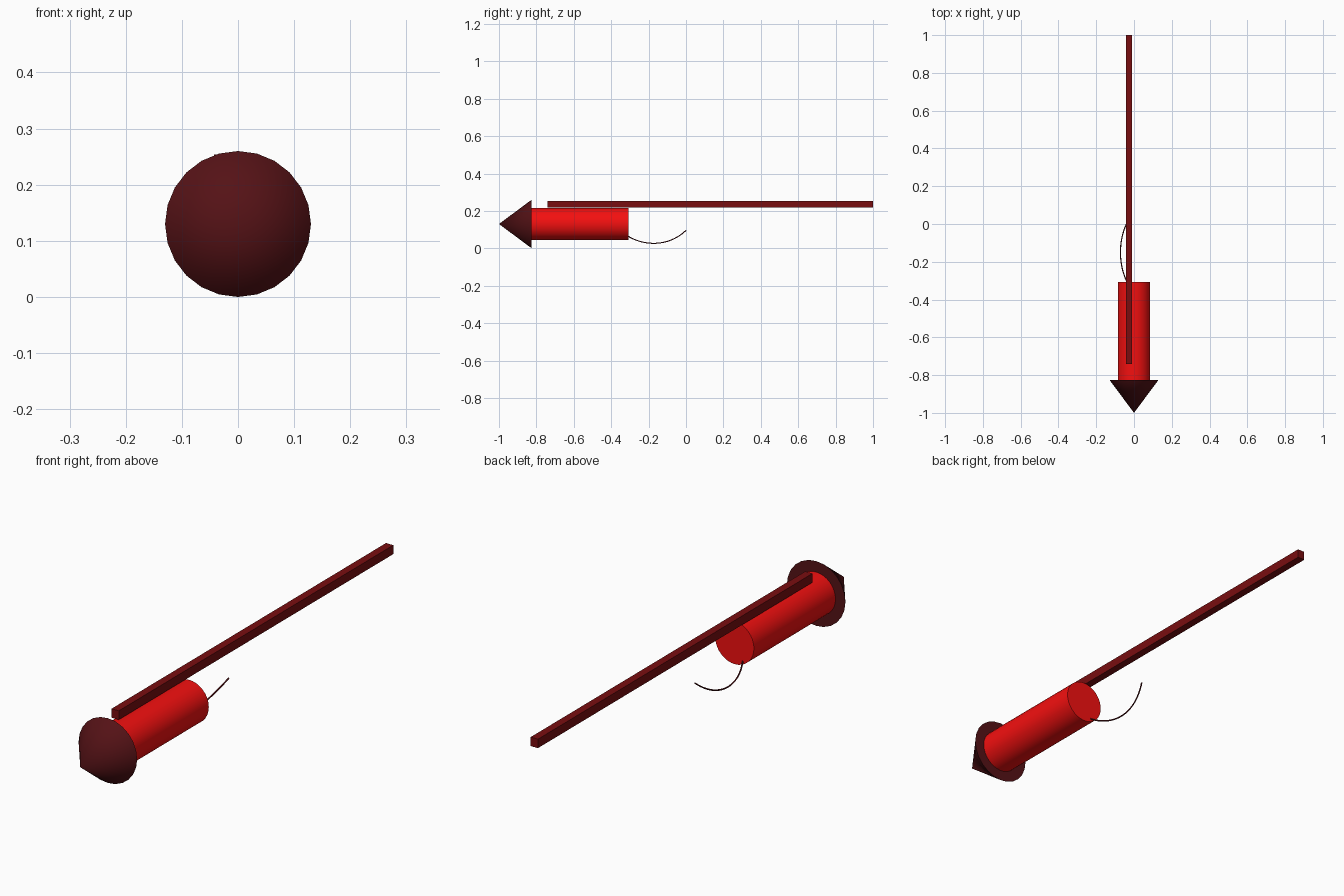
import bpy, math

if "Cube" in bpy.data.objects:
    bpy.data.objects.remove(bpy.data.objects["Cube"])

def paint(obj, rgb):
    mat = bpy.data.materials.new(obj.name + "_colour")
    mat.diffuse_color = (*rgb, 1)
    mat.use_nodes = True
    mat.node_tree.nodes["Principled BSDF"].inputs["Base Color"].default_value = mat.diffuse_color
    obj.data.materials.append(mat)

def round_part(name, r_back, r_front, y_front, y_back, sides, rgb):
    # Lathe-like part lying along y, its local +z end pointing to the front (-y)
    bpy.ops.mesh.primitive_cone_add(
        vertices=sides, radius1=r_back, radius2=r_front, depth=y_back - y_front,
        location=(0, (y_front + y_back) / 2, 0.13), rotation=(math.pi / 2, 0, 0))
    obj = bpy.context.object
    obj.name = name
    bpy.ops.object.shade_smooth_by_angle(angle=math.radians(40))
    paint(obj, rgb)
    return obj

# Pointed cap and paper tube
round_part("nose_cone", 0.13, 0.0, -1.0, -0.825, 24, (0.09, 0.006, 0.008))
round_part("body_tube", 0.086, 0.086, -0.825, -0.308, 32, (0.9, 0.005, 0.005))

# Long square guide stick on top of the tube
bpy.ops.mesh.primitive_cube_add(size=1, location=(-0.027, 0.13, 0.236))
stick = bpy.context.object
stick.name = "guide_stick"
stick.scale = (0.032, 1.74, 0.036)
bpy.ops.object.transform_apply(location=False, rotation=False, scale=True)
paint(stick, (0.19, 0.004, 0.005))

# Thin hanging fuse at the tail
curve = bpy.data.curves.new("fuse", 'CURVE')
curve.dimensions = '3D'
curve.bevel_depth = 0.003
curve.bevel_resolution = 1
curve.use_fill_caps = True
curve.resolution_u = 24
spline = curve.splines.new('BEZIER')
spline.bezier_points.add(1)
ends = [((-0.035, -0.31, 0.065), (-0.083, -0.22, 0.010)),
        ((-0.040, 0.0, 0.096), (-0.083, -0.09, 0.009))]
for i, (bp, (co, handle)) in enumerate(zip(spline.bezier_points, ends)):
    bp.handle_left_type = bp.handle_right_type = 'FREE'
    bp.co = co
    bp.handle_left = handle if i else co
    bp.handle_right = co if i else handle
fuse = bpy.data.objects.new("fuse", curve)
bpy.context.collection.objects.link(fuse)
paint(fuse, (0.09, 0.006, 0.008))
